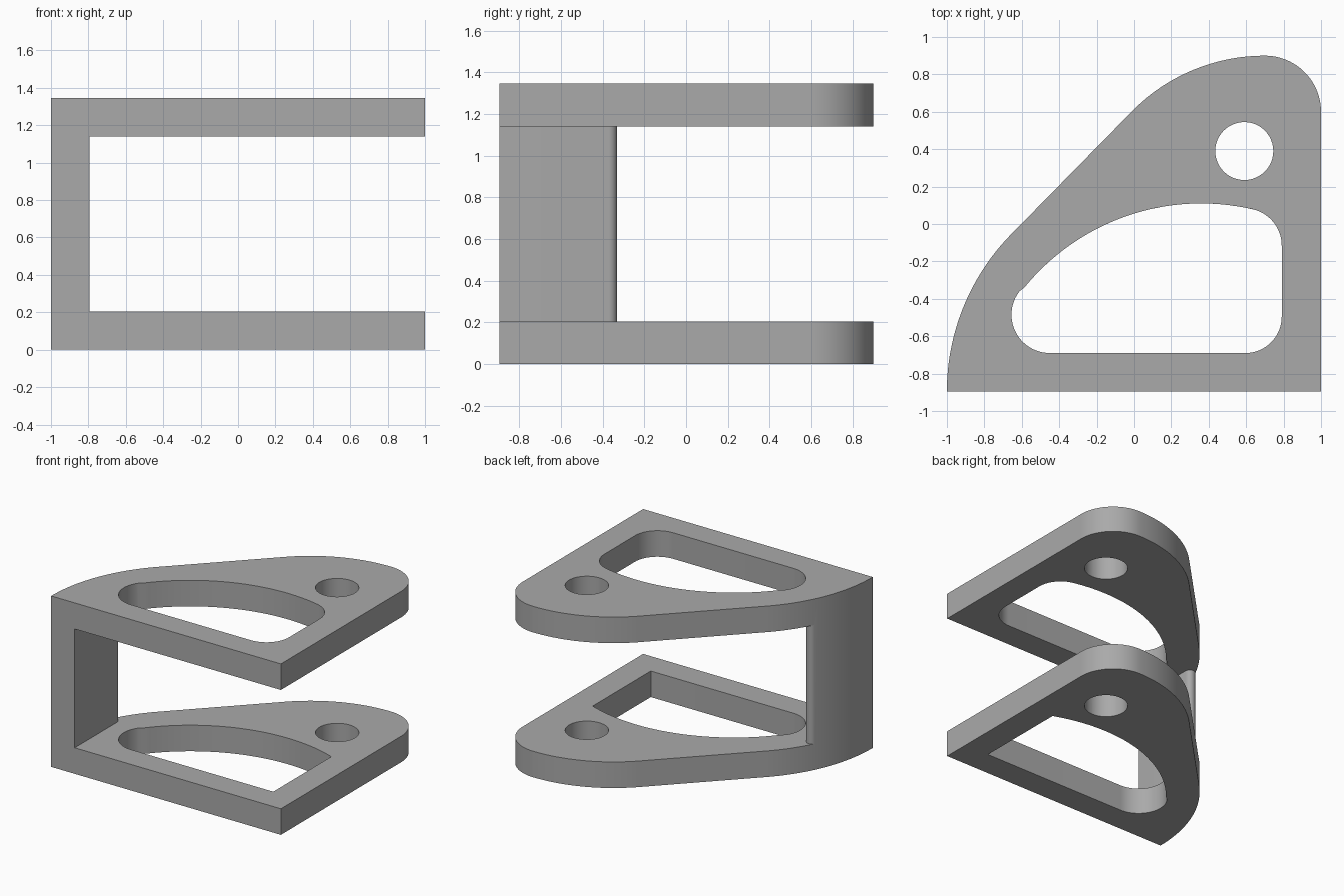
import bpy, bmesh
from math import cos, sin, radians

cube = bpy.data.objects.get("Cube")
if cube:
    bpy.data.objects.remove(cube, do_unlink=True)

HEIGHT = 1.345
PLATE = 0.205
FRONT = -0.895

grey = bpy.data.materials.new("plain grey")
grey.use_nodes = True
grey.diffuse_color = (0.4, 0.4, 0.4, 1)
grey.node_tree.nodes["Principled BSDF"].inputs["Base Color"].default_value = (0.4, 0.4, 0.4, 1)


def arc(cx, cy, r, start, end, n=24):
    angles = [radians(start + (end - start) * i / n) for i in range(n + 1)]
    return [(cx + r * cos(a), cy + r * sin(a)) for a in angles]


def prism(name, points, z0, z1):
    """Extrude a flat outline from z0 to z1."""
    bm = bmesh.new()
    face = bm.faces.new([bm.verts.new((x, y, z0)) for x, y in points])
    top = bmesh.ops.extrude_face_region(bm, geom=[face])["geom"]
    bmesh.ops.translate(bm, vec=(0, 0, z1 - z0),
                        verts=[v for v in top if isinstance(v, bmesh.types.BMVert)])
    bmesh.ops.recalc_face_normals(bm, faces=bm.faces)
    mesh = bpy.data.meshes.new(name)
    bm.to_mesh(mesh)
    bm.free()
    mesh.materials.append(grey)
    obj = bpy.data.objects.new(name, mesh)
    bpy.context.collection.objects.link(obj)
    return obj


def cut(target, cutter):
    cutter.hide_render = True
    bpy.context.view_layer.objects.active = target
    mod = target.modifiers.new("cut", 'BOOLEAN')
    mod.operation, mod.solver, mod.object = 'DIFFERENCE', 'EXACT', cutter
    bpy.ops.object.modifier_apply(modifier=mod.name)
    bpy.data.objects.remove(cutter, do_unlink=True)


# Full-height block with the curved outline
outline = [(1, FRONT)]
outline += arc(0.7, 0.6, 0.3, 0, 90)
outline += arc(0.7, -0.1, 1.0, 90, 134.5)[1:]
outline += arc(0.2, FRONT, 1.2, 134.5, 180, 32)
bracket = prism("bracket", outline, 0, HEIGHT)

# Open space between the plates, leaving the side wall with a rounded end
gap = [(-0.795, -1.2), (1.2, -1.2), (1.2, 1.2), (-1.2, 1.2), (-1.2, -0.353)]
gap += arc(-0.835, -0.371, 0.04, 153, 0, 12)
cut(bracket, prism("gap_cutter", gap, PLATE, HEIGHT - PLATE))

# Slot shapes: both share the rounded left end, the lower has square right corners
left_end = arc(-0.45, -0.485, 0.205, 142.3, 270)
upper_slot = left_end + arc(0.595, -0.495, 0.195, 270, 360)
upper_slot += arc(0.59, -0.116, 0.2, 0, 77) + arc(0.36, -1.11, 1.22, 77, 142.3, 40)[1:-1]
lower_slot = left_end + [(0.79, -0.69)]
lower_slot += arc(0.36, -1.11, 1.22, 69.36, 142.3, 40)[:-1]
cut(bracket, prism("lower_slot_cutter", lower_slot, -0.1, 0.6))
cut(bracket, prism("upper_slot_cutter", upper_slot, 0.7, HEIGHT + 0.1))

# Round pin hole through both plates
pin_hole = arc(0.59, 0.39, 0.155, 0, 360, 48)[:-1]
cut(bracket, prism("pin_hole_cutter", pin_hole, -0.1, HEIGHT + 0.1))

# Smooth the curved walls, keep the edges crisp
bpy.ops.object.select_all(action='DESELECT')
bracket.select_set(True)
bpy.context.view_layer.objects.active = bracket
bpy.ops.object.shade_smooth_by_angle(angle=radians(30))
